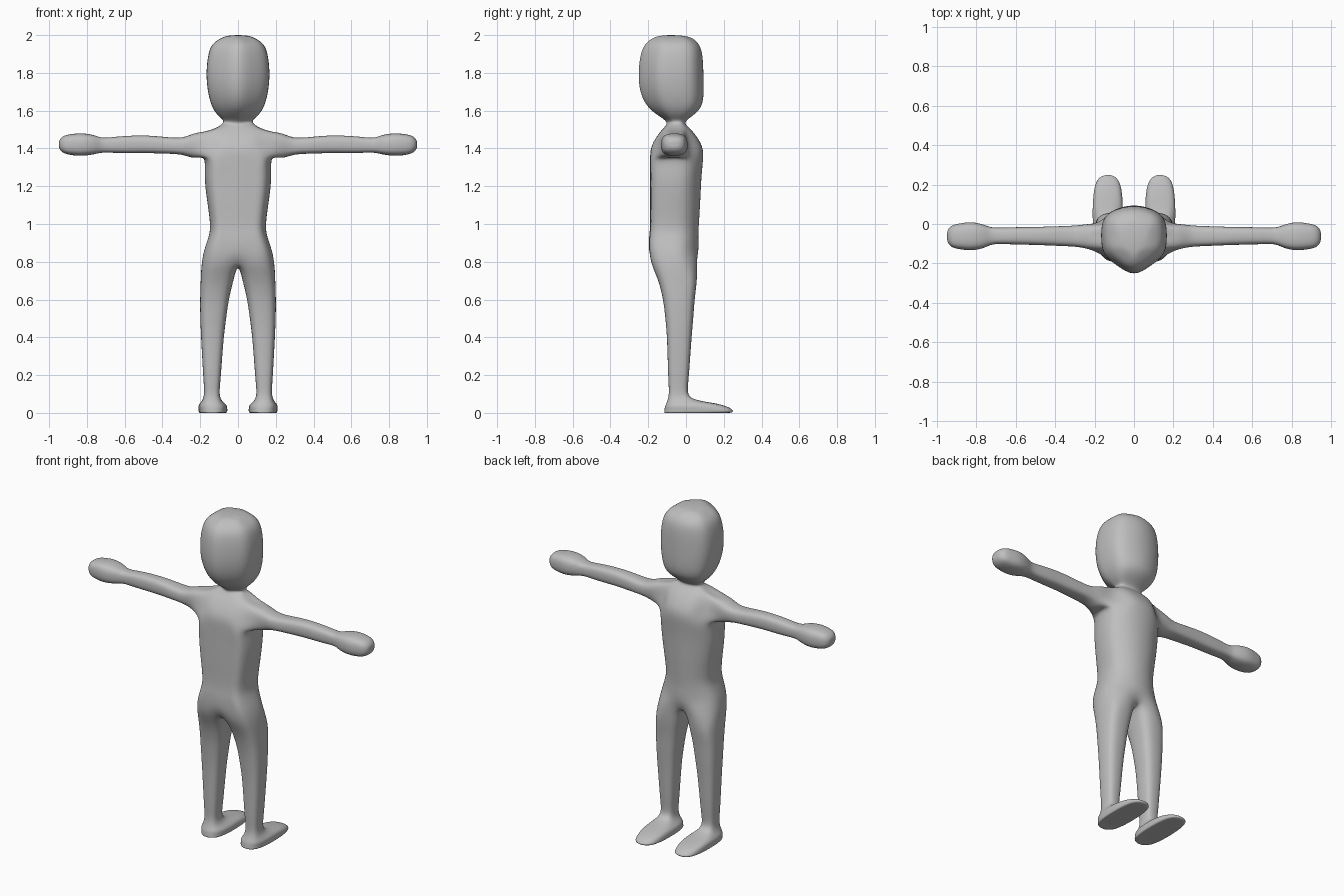
import bpy, bmesh
from mathutils import Vector

if "Cube" in bpy.data.objects:
    bpy.data.objects.remove(bpy.data.objects["Cube"])

# Half cross-sections: (fraction of half width, fraction of depth from -y to +y)
HEAD = [(0, 0), (.5, .11), (.9, .29), (1, .53), (.92, .8), (.53, .95), (0, 1)]
TORSO = [(0, 0), (.45, .01), (.84, .09), (1, .45), (.9, .75), (.5, .94), (0, 1)]
HIPS = [(0, .08), (.5, 0), (.88, .12), (1, .5), (.9, .8), (.55, .98), (0, .92)]
# Full eight-sided limb section, corners on even indices
LIMB = [(.11, .11), (.5, 0), (.89, .11), (1, .5), (.89, .89), (.5, 1), (.11, .89), (0, .5)]

# Trunk rings, top down: z, half width, -y side, +y side, section
TRUNK = [
    (1.99, .075, -.16, .015, HEAD), (1.96, .125, -.207, .06, HEAD),
    (1.90, .155, -.238, .085, HEAD), (1.80, .166, -.25, .092, HEAD),
    (1.70, .158, -.24, .093, HEAD), (1.62, .135, -.2, .078, HEAD),
    (1.57, .10, -.14, .03, HEAD), (1.535, .08, -.103, -.003, HEAD),
    (1.495, .15, -.13, .03, TORSO), (1.42, .165, -.178, .08, TORSO),
    (1.345, .18, -.19, .09, TORSO), (1.25, .175, -.19, .082, TORSO),
    (1.12, .162, -.19, .075, TORSO), (1.00, .148, -.19, .068, TORSO),
    (.93, .156, -.195, .065, TORSO), (.86, .178, -.195, .065, TORSO),
    (.785, .192, -.18, .062, HIPS)]
SHOULDER = 8          # index of the ring at the top of the arm opening

# Arm rings: x, -y side, +y side, bottom z, top z
ARM = [(.23, -.128, 0, 1.35, 1.48), (.30, -.115, -.008, 1.367, 1.458),
       (.40, -.11, -.012, 1.373, 1.462), (.50, -.106, -.015, 1.376, 1.468),
       (.62, -.103, -.017, 1.376, 1.464), (.71, -.103, -.018, 1.378, 1.457),
       (.76, -.12, -.005, 1.37, 1.469), (.82, -.132, .008, 1.362, 1.479),
       (.88, -.128, .003, 1.365, 1.476), (.925, -.115, -.01, 1.378, 1.464),
       (.945, -.09, -.035, 1.40, 1.443)]

# Leg and foot rings: z at heel, z at toe, inner x, outer x, -y side, +y side
LEG = [(.70, .70, .025, .197, -.147, .056), (.60, .60, .048, .2, -.122, .046),
       (.50, .50, .063, .199, -.109, .038), (.38, .38, .077, .194, -.1, .028),
       (.20, .20, .091, .184, -.094, .015), (.105, .105, .097, .18, -.091, .012),
       (.06, .068, .084, .191, -.1, .06), (.035, .047, .062, .207, -.11, .17),
       (.014, .022, .057, .209, -.114, .238), (.0, .003, .062, .204, -.113, .243),
       (.0, .0, .09, .18, -.08, .19)]


def mix(a, b, t):
    return a + (b - a) * t


def bridge(bm, a, b):
    for i in range(8):
        j = (i + 1) % 8
        bm.faces.new((a[i], a[j], b[j], b[i]))


def cap(bm, ring, centre):
    c = bm.verts.new(centre)
    for i in (1, 3, 5, 7):
        bm.faces.new((c, ring[i], ring[(i + 1) % 8], ring[(i + 2) % 8]))


def build_half(bm, s):
    # Head and trunk, leaving the side open for the arm
    rings = [[bm.verts.new((s * hw * u, mix(y0, y1, v), z)) for u, v in sec]
             for z, hw, y0, y1, sec in TRUNK]
    for r in range(len(rings) - 1):
        for c in range(6):
            if r in (SHOULDER, SHOULDER + 1) and c in (2, 3):
                continue
            a, b = rings[r], rings[r + 1]
            bm.faces.new((a[c], a[c + 1], b[c + 1], b[c]))
    # Crown
    top = bm.verts.new((0, -.08, 2.0))
    for i in (0, 2, 4):
        bm.faces.new((top, *rings[0][i:i + 3]))
    # Arm and hand
    t, m, b = rings[SHOULDER:SHOULDER + 3]
    prev = [t[2], t[3], t[4], m[4], b[4], b[3], b[2], m[2]]
    for x, y0, y1, z0, z1 in ARM:
        ring = [bm.verts.new((s * x, mix(y0, y1, p), mix(z1, z0, q))) for p, q in LIMB]
        bridge(bm, prev, ring)
        prev = ring
    cap(bm, prev, (s * .948, -.062, 1.421))
    # Leg and foot
    prev = rings[-1] + [bm.verts.new((0, -.055, .765))]
    for zh, zt, x0, x1, y0, y1 in LEG:
        ring = [bm.verts.new((s * mix(x0, x1, p), mix(y0, y1, q), mix(zh, zt, q)))
                for p, q in LIMB]
        bridge(bm, prev, ring)
        prev = ring
    cap(bm, prev, (s * .135, .05, 0))


def limit_point(v):
    # Where subdivision will carry this cage vertex
    n = len(v.link_edges)
    p = v.co * (n * n)
    for e in v.link_edges:
        p = p + 4 * e.other_vert(v).co
    for l in v.link_loops:
        p = p + l.link_loop_next.link_loop_next.vert.co
    return p / (n * (n + 5))


bm = bmesh.new()
for side in (1, -1):
    build_half(bm, side)
bmesh.ops.delete(bm, geom=[v for v in bm.verts if not v.link_faces], context='VERTS')
bmesh.ops.remove_doubles(bm, verts=bm.verts[:], dist=1e-5)
bmesh.ops.recalc_face_normals(bm, faces=bm.faces[:])

# Push the cage out so the smoothed surface passes through the measured rings
goal = {v: v.co.copy() for v in bm.verts}
for _ in range(6):
    move = {v: goal[v] - limit_point(v) for v in bm.verts}
    for v, d in move.items():
        v.co += d

for f in bm.faces:
    f.smooth = True
mesh = bpy.data.meshes.new("body")
bm.to_mesh(mesh)
bm.free()

body = bpy.data.objects.new("body", mesh)
bpy.context.collection.objects.link(body)
sub = body.modifiers.new("smooth", 'SUBSURF')
sub.levels = sub.render_levels = 3

grey = bpy.data.materials.new("plain grey")
grey.diffuse_color = (.52, .52, .52, 1)
grey.use_nodes = True
grey.node_tree.nodes["Principled BSDF"].inputs["Base Color"].default_value = grey.diffuse_color
mesh.materials.append(grey)
